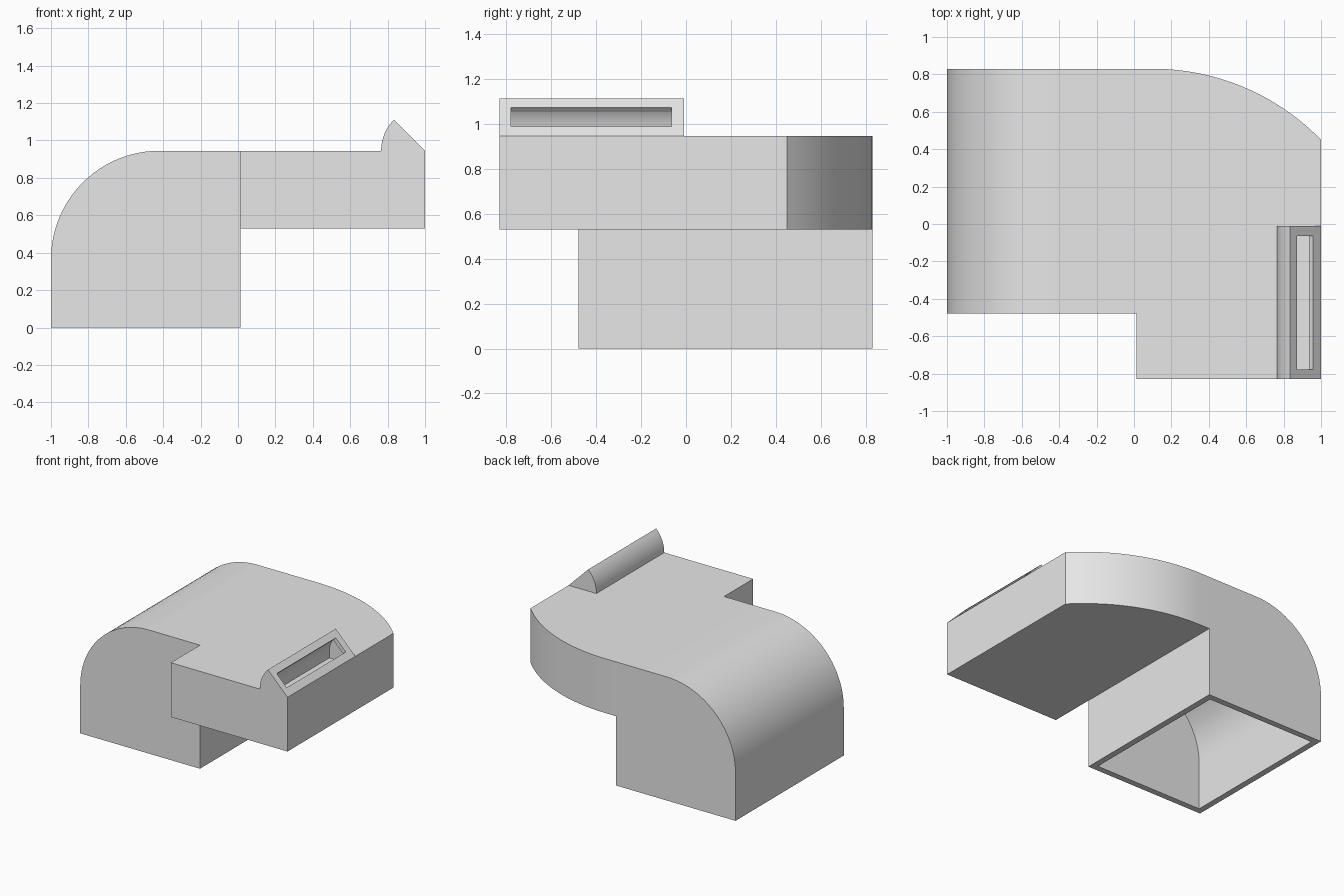
import bpy, bmesh, math
from mathutils import Vector

cube = bpy.data.objects.get("Cube")
if cube:
    bpy.data.objects.remove(cube, do_unlink=True)

WALL = 0.047
TOP, UNDER = 0.945, 0.53        # roof and underside of the side channel
BACK, STEP, FRONT = 0.83, -0.478, -0.83
INLET = 0.013                   # x of the inlet's inner side
LIP_BACK = -0.01

grey = bpy.data.materials.new("plain grey")
grey.use_nodes = True
grey.diffuse_color = (0.8, 0.8, 0.8, 1)
grey.node_tree.nodes["Principled BSDF"].inputs["Base Color"].default_value = (0.8, 0.8, 0.8, 1)


def arc(cx, cy, r, start, end, steps=24):
    angles = [math.radians(start + (end - start) * i / steps) for i in range(steps + 1)]
    return [(cx + r * math.cos(a), cy + r * math.sin(a)) for a in angles]


def prism(name, outline, axis, low, high):
    """Extrude a 2D outline along y (outline in xz) or z (outline in xy)."""
    bm = bmesh.new()
    place = (lambda p: (p[0], low, p[1])) if axis == "y" else (lambda p: (p[0], p[1], low))
    face = bm.faces.new([bm.verts.new(place(p)) for p in outline])
    shift = Vector((0, high - low, 0) if axis == "y" else (0, 0, high - low))
    new = bmesh.ops.extrude_face_region(bm, geom=[face])["geom"]
    bmesh.ops.translate(bm, vec=shift, verts=[v for v in new if isinstance(v, bmesh.types.BMVert)])
    bmesh.ops.recalc_face_normals(bm, faces=bm.faces)
    mesh = bpy.data.meshes.new(name)
    bm.to_mesh(mesh)
    bm.free()
    mesh.materials.append(grey)
    obj = bpy.data.objects.new(name, mesh)
    bpy.context.collection.objects.link(obj)
    return obj


def combine(target, other, operation):
    mod = target.modifiers.new(operation, "BOOLEAN")
    mod.operation, mod.object, mod.solver = operation, other, "EXACT"
    bpy.context.view_layer.objects.active = target
    bpy.ops.object.modifier_apply(modifier=mod.name)
    bpy.data.objects.remove(other, do_unlink=True)


def inlet(name, t, bottom):
    """Upright inlet with a rounded shoulder, inset by t."""
    side = INLET - t
    outline = [(side, bottom), (side, TOP - t)] + arc(-0.42, 0.365, 0.58 - t, 90, 180) + [(t - 1, bottom)]
    return prism(name, outline, "y", STEP + t, BACK - t)


def channel(name, t):
    """Side channel with a swept back corner, inset by t."""
    radius = 1.256 - t
    end = math.degrees(math.acos((0.9 - t) / radius))
    outline = [(-0.2, STEP + t), (INLET + t, STEP + t), (INLET + t, FRONT + t), (1 - t, FRONT + t)]
    outline += arc(0.1, BACK - 1.256, radius, end, 90) + [(-0.2, BACK - t)]
    return prism(name, outline, "z", UNDER + t, TOP - t)


def lip(name, t, slope):
    """Rounded hood along the outer edge; slope insets its slanted face."""
    radius = 0.235 - t
    drop = slope * math.sqrt(2)
    tilt = math.degrees(math.asin(slope / radius))
    outline = [(1 - t, 0.8), (1 - t, TOP + t - drop)] + arc(1, TOP, radius, 135 + tilt, 180, 12)
    return prism(name, outline + [(1 - radius, 0.8)], "y", FRONT + t, LIP_BACK - t)


# Outer body
duct = inlet("duct_body", 0, 0)
combine(duct, channel("channel", 0), "UNION")
combine(duct, lip("lip", 0, 0), "UNION")

# Hollow inside, open at the bottom
hollow = inlet("hollow", WALL, -0.1)
combine(hollow, channel("channel_hollow", WALL), "UNION")
combine(hollow, lip("lip_hollow", WALL, 0.03), "UNION")
combine(duct, hollow, "DIFFERENCE")

# Outlet slot cut square through the slanted face
along, out = Vector((-1, 1)).normalized(), Vector((1, 1)).normalized()
corner = Vector((1, TOP))
slot = [corner + along * a + out * o for a, o in ((0.06, -0.04), (0.06, 0.05), (0.18, 0.05), (0.18, -0.04))]
combine(duct, prism("slot", slot, "y", FRONT + 0.052, LIP_BACK - 0.055), "DIFFERENCE")

bpy.ops.object.select_all(action="DESELECT")
duct.select_set(True)
bpy.context.view_layer.objects.active = duct
bpy.ops.object.shade_smooth_by_angle(angle=math.radians(30))
